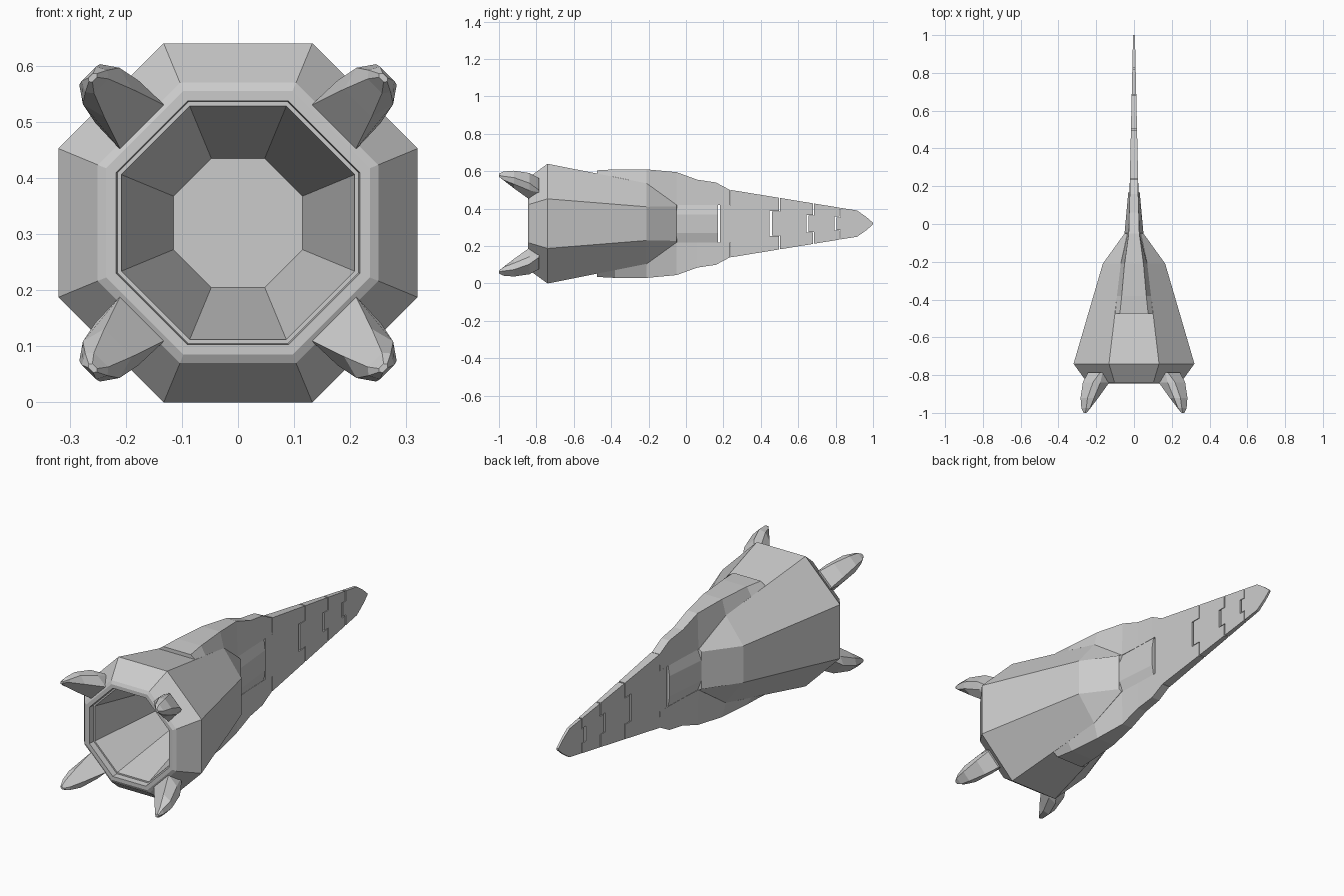
import bpy, bmesh
from math import sqrt

if "Cube" in bpy.data.objects:
    bpy.data.objects.remove(bpy.data.objects["Cube"])

ZC = 0.32  # height of the long axis


def finish(name, bm):
    bmesh.ops.recalc_face_normals(bm, faces=bm.faces)
    me = bpy.data.meshes.new(name)
    bm.to_mesh(me)
    bm.free()
    ob = bpy.data.objects.new(name, me)
    bpy.context.collection.objects.link(ob)
    return ob


def loft(name, sections):
    """Skin a list of equal-length point rings and cap both ends."""
    bm = bmesh.new()
    rings = [[bm.verts.new(p) for p in s] for s in sections]
    n = len(rings[0])
    for a, b in zip(rings, rings[1:]):
        for i in range(n):
            j = (i + 1) % n
            bm.faces.new((a[i], a[j], b[j], b[i]))
    bm.faces.new(rings[0])
    bm.faces.new(rings[-1])
    return finish(name, bm)


def octagon(y, rx, rz=None, fx=None, fz=None):
    rz = rz or rx
    fx = fx or rx * 0.414
    fz = fz or rz * 0.414
    pts = [(rx, fz), (fx, rz), (-fx, rz), (-rx, fz),
           (-rx, -fz), (-fx, -rz), (fx, -rz), (rx, -fz)]
    return [(x, y, ZC + z) for x, z in pts]


# Hull: cavity floor, cavity wall, rim, outer shell, then tapering neck
loft("hull", [
    octagon(-0.40, 0.115),
    octagon(-0.815, 0.208),
    octagon(-0.815, 0.215),
    octagon(-0.845, 0.217),
    octagon(-0.845, 0.235),
    octagon(-0.837, 0.25),
    octagon(-0.74, 0.32),
    octagon(-0.21, 0.165, 0.215, 0.07, 0.09),
    octagon(-0.05, 0.05, 0.10, 0.035, 0.092),
    octagon(-0.048, 0.05, 0.10, 0.03, 0.05),
    octagon(0.17, 0.03, 0.10, 0.022, 0.05),
])

# Upper and lower keels: y, base height, top height, base and top half width
keel = [(-0.475, 0.267, 0.285, 0.10, 0.075),
        (-0.38, 0.249, 0.29, 0.09, 0.065),
        (-0.21, 0.215, 0.29, 0.07, 0.05),
        (-0.05, 0.10, 0.275, 0.033, 0.028),
        (0.06, 0.10, 0.235, 0.027, 0.025),
        (0.16, 0.10, 0.22, 0.024, 0.022),
        (0.235, 0.10, 0.18, 0.022, 0.021)]
for name, s in (("upper_keel", 1), ("lower_keel", -1)):
    loft(name, [[(-b, y, ZC + s * z0), (b, y, ZC + s * z0),
                 (t, y, ZC + s * z1), (-t, y, ZC + s * z1)]
                for y, z0, z1, b, t in keel])


# Interlocking blade segments
def blade_height(y):
    return 0.18 - 0.163 * (y - 0.24)


def blade_half(y):
    return 0.022 - 0.0225 * (y - 0.24)


# Joint: outer y, tab y, half height of tab
joints = [(0.238, 0.182, 0.10), (0.503, 0.459, 0.064),
          (0.685, 0.655, 0.044), (0.826, 0.805, 0.034)]
for i, (yo, yt, h) in enumerate(joints):
    top = [(yt, h), (yo, h), (yo, blade_height(yo))]
    if i < len(joints) - 1:
        yo2, yt2, h2 = joints[i + 1]
        yo2, yt2, h2 = yo2 - 0.006, yt2 - 0.012, h2 + 0.003
        top += [(yo2, blade_height(yo2)), (yo2, h2), (yt2, h2)]
    else:
        top += [(0.915, 0.07), (0.965, 0.035), (1.0, 0.004)]
    outline = top + [(y, -z) for y, z in reversed(top)]
    loft("blade_segment_%d" % (i + 1),
         [[(s * blade_half(y), y, ZC + z) for y, z in outline] for s in (-1, 1)])

# Four claws on the diagonals: y, inner/mid/outer radius and half widths
claw = [(-0.785, 0.275, 0.285, 0.298, 0.045, 0.05, 0.045),
        (-0.838, 0.24, 0.305, 0.345, 0.056, 0.054, 0.038),
        (-0.92, 0.302, 0.345, 0.374, 0.035, 0.046, 0.026),
        (-0.975, 0.345, 0.357, 0.376, 0.018, 0.028, 0.018),
        (-1.0, 0.361, 0.366, 0.371, 0.006, 0.01, 0.006)]
for side, sx in (("right", 1), ("left", -1)):
    for level, sz in (("upper", 1), ("lower", -1)):
        rings = []
        for y, r0, r1, r2, t0, t1, t2 in claw:
            pts = [(r0, t0), (r1, t1), (r2, t2), (r2, -t2), (r1, -t1), (r0, -t0)]
            rings.append([(sx * (r + t) / sqrt(2), y, ZC + sz * (r - t) / sqrt(2))
                          for r, t in pts])
        loft("claw_%s_%s" % (level, side), rings)
